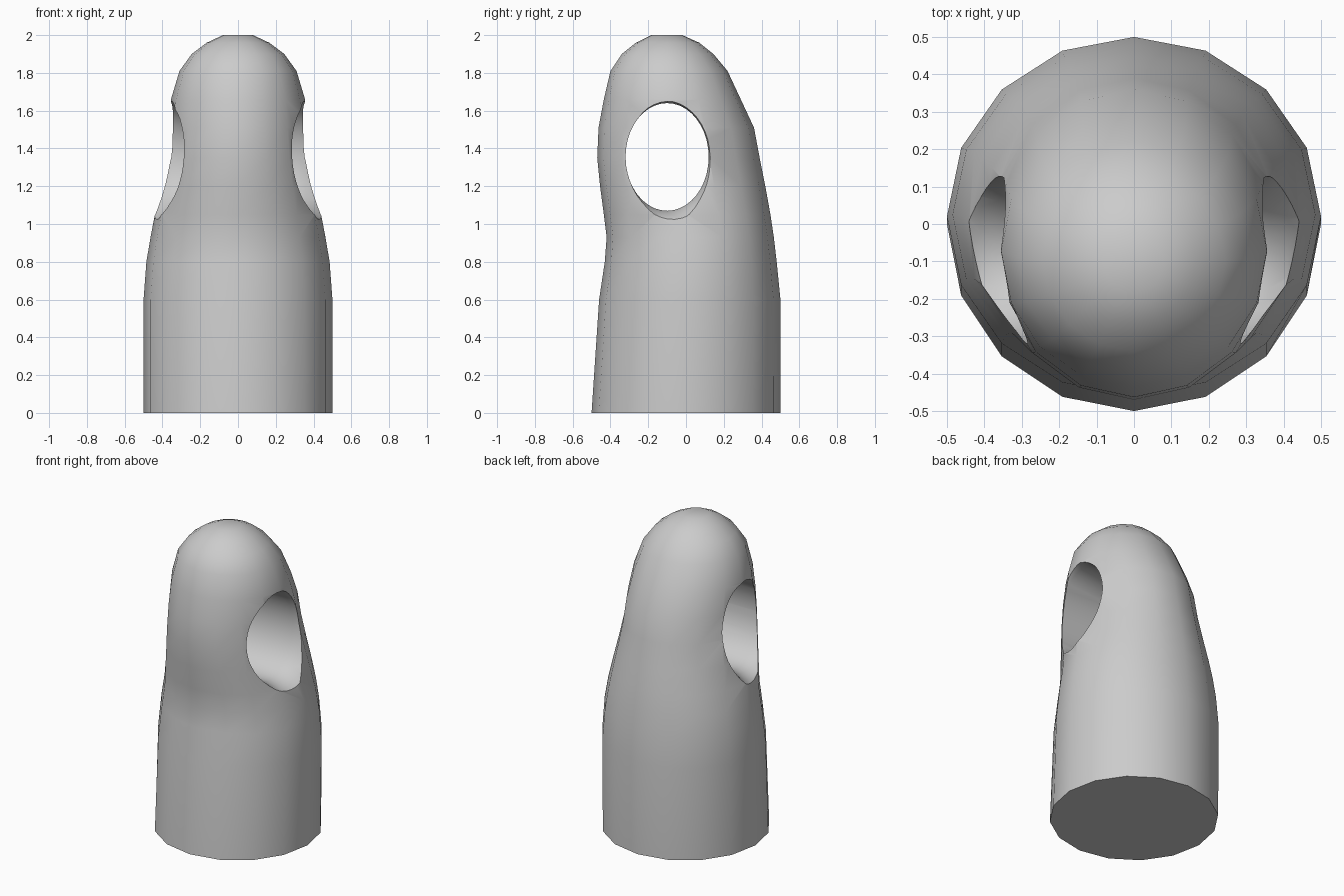
import bpy, bmesh, math

if "Cube" in bpy.data.objects:
    bpy.data.objects.remove(bpy.data.objects["Cube"])

def loft(name, rings):
    """Skin a closed solid through rings of points."""
    bm = bmesh.new()
    loops = [[bm.verts.new(p) for p in ring] for ring in rings]
    n = len(loops[0])
    for a, b in zip(loops, loops[1:]):
        for i in range(n):
            j = (i + 1) % n
            bm.faces.new((a[i], a[j], b[j], b[i]))
    bm.faces.new(loops[0][::-1])
    bm.faces.new(loops[-1])
    bmesh.ops.recalc_face_normals(bm, faces=bm.faces)
    me = bpy.data.meshes.new(name)
    bm.to_mesh(me)
    bm.free()
    ob = bpy.data.objects.new(name, me)
    bpy.context.collection.objects.link(ob)
    return ob

def circle(n):
    return [(math.cos(2 * math.pi * i / n), math.sin(2 * math.pi * i / n)) for i in range(n)]

# Body: height, half width, front y, back y
profile = [
    (0.00, 0.50, -0.50, 0.50), (0.60, 0.50, -0.46, 0.50),
    (0.80, 0.485, -0.43, 0.48), (0.93, 0.463, -0.42, 0.465),
    (1.05, 0.44, -0.435, 0.447), (1.20, 0.41, -0.455, 0.42),
    (1.35, 0.385, -0.47, 0.39), (1.51, 0.37, -0.463, 0.36),
    (1.66, 0.355, -0.435, 0.29), (1.81, 0.31, -0.40, 0.22),
    (1.90, 0.245, -0.34, 0.145), (1.96, 0.165, -0.265, 0.07),
    (2.00, 0.08, -0.185, -0.02)]
rings = [[(w * c, (f + b) / 2 + (b - f) / 2 * s, z) for c, s in circle(16)]
         for z, w, f, b in profile]
body = loft("peg_body", rings)

# Flared cutter for the oval hole through the sides
half = [(0.31, 1.0), (0.36, 1.04), (0.41, 1.12), (0.46, 1.25), (0.6, 1.35)]
stations = [(-x, s) for x, s in reversed(half)] + half
cutter = loft("hole_cutter", [
    [(x, -0.1 + 0.22 * k * c, 1.355 + 0.285 * k * s) for c, s in circle(40)]
    for x, k in stations])
cutter.hide_render = True

bpy.context.view_layer.objects.active = body
body.select_set(True)
mod = body.modifiers.new("hole", 'BOOLEAN')
mod.operation = 'DIFFERENCE'
mod.solver = 'EXACT'
mod.object = cutter
bpy.ops.object.modifier_apply(modifier="hole")
bpy.data.objects.remove(cutter)

bpy.ops.object.shade_smooth_by_angle(angle=math.radians(40))
